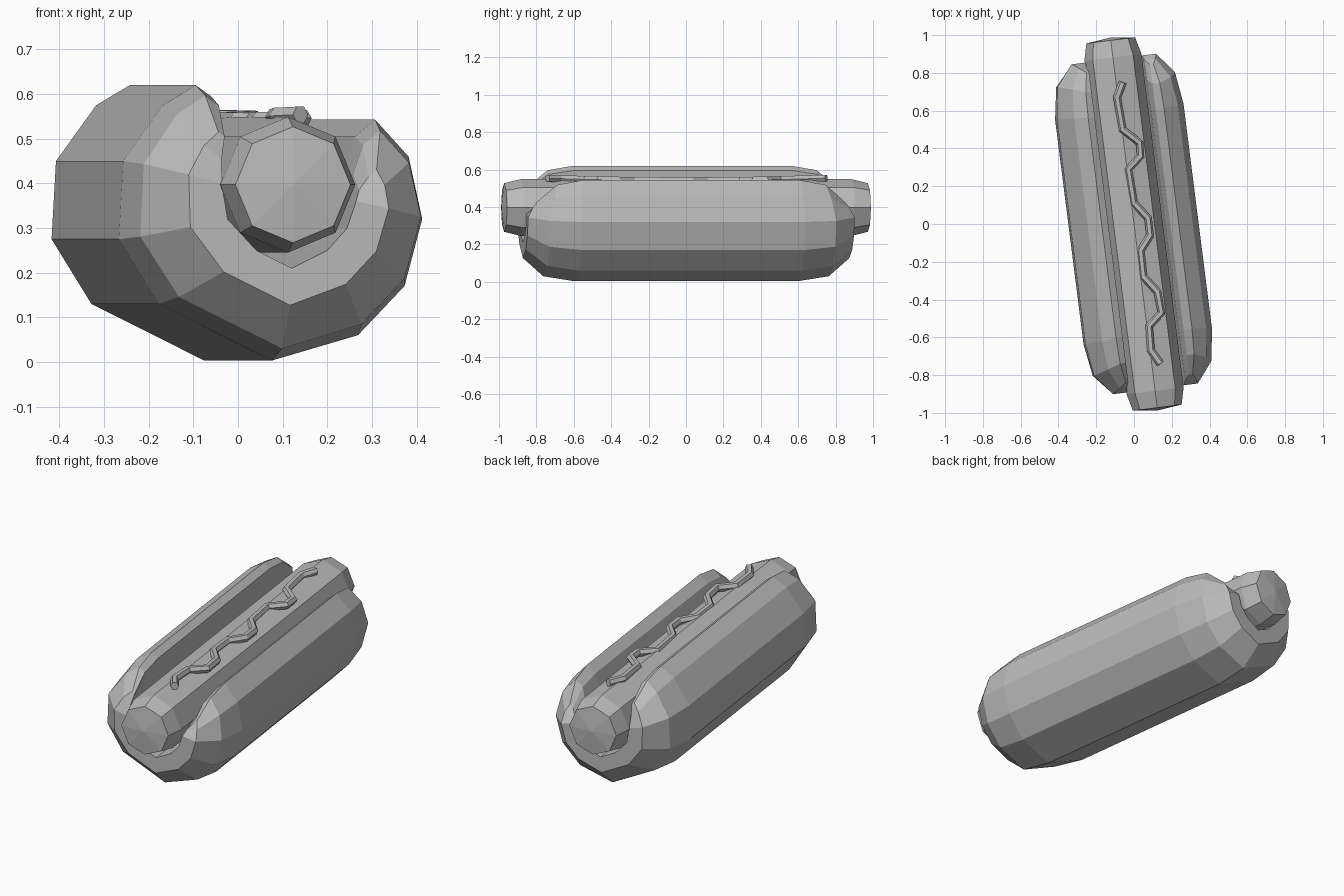
import bpy, bmesh, math
from mathutils import Vector

cube = bpy.data.objects.get("Cube")
if cube:
    bpy.data.objects.remove(cube, do_unlink=True)

YAW = 0.126  # the whole model is turned slightly about z

grey = bpy.data.materials.new("plain_grey")
grey.use_nodes = True
COLOR = (0.5, 0.5, 0.5, 1)
grey.diffuse_color = COLOR
grey.node_tree.nodes["Principled BSDF"].inputs["Base Color"].default_value = COLOR


def loft(name, rings, cap):
    """Skin closed rings of points; cap(bm, ring) closes each end."""
    bm = bmesh.new()
    loops = [[bm.verts.new(p) for p in ring] for ring in rings]
    n = len(loops[0])
    for a, b in zip(loops, loops[1:]):
        for i in range(n):
            j = (i + 1) % n
            bm.faces.new((a[i], a[j], b[j], b[i]))
    for end in (loops[0], loops[-1]):
        cap(bm, end)
    bmesh.ops.recalc_face_normals(bm, faces=bm.faces)
    mesh = bpy.data.meshes.new(name)
    bm.to_mesh(mesh)
    bm.free()
    mesh.materials.append(grey)
    obj = bpy.data.objects.new(name, mesh)
    obj.rotation_euler.z = YAW
    bpy.context.collection.objects.link(obj)
    return obj


# Bun: a thick U section, listed from the left-hand lip round to the other lip
outer = [(-.17, .62), (-.245, .575), (-.335, .45), (-.345, .275), (-.255, .13),
         (0, .003), (.195, .06), (.30, .17), (.34, .32), (.31, .46), (.235, .543)]
inner = [(-.135, .595), (-.145, .5), (-.148, .4), (-.135, .32), (-.07, .25),
         (.01, .21), (.09, .25), (.135, .3), (.155, .36), (.165, .43), (.19, .505)]
last = len(outer) - 1


def bun_ring(y, keep, drop, pull):
    """Section at y, its outside shrunk towards the inside, lips lowered and pulled in."""
    out_pts, in_pts = [], []
    for i, (o, c) in enumerate(zip(outer, inner)):
        lip = max(0, 1 - min(i, last - i) / 2)
        ox, oz = Vector(c).lerp(Vector(o), keep)
        yy = y * (1 - pull * lip)
        out_pts.append((ox, yy, oz - drop * lip))
        in_pts.append((c[0], yy, c[1] - drop * lip))
    return out_pts + in_pts[::-1]


def bun_cap(bm, ring):
    n = len(ring)
    for i in range(last):
        bm.faces.new((ring[i], ring[i + 1], ring[n - 2 - i], ring[n - 1 - i]))


half = [(.88, .4, .09, .06), (.77, .87, .02, .06), (.6, 1, 0, .02)]
stations = [(-y, *rest) for y, *rest in half] + half[::-1]
loft("bun", [bun_ring(*s) for s in stations], bun_cap)


# Sausage: eight-sided, with shallow domed ends
def circle(y, r):
    return [(r * math.sin(a), y, .397 + r * math.cos(a))
            for a in (k * math.tau / 8 for k in range(8))]


def dome_cap(bm, ring):
    y = ring[0].co.y
    tip = bm.verts.new((0, y + math.copysign(.015, y), .397))
    for i in range(8):
        bm.faces.new((ring[i], ring[(i + 1) % 8], tip))


loft("sausage", [circle(y, r) for y, r in
                 ((-.98, .13), (-.89, .152), (.89, .152), (.98, .13))], dome_cap)

# Sauce: a zigzag six-sided tube along the top
path = [(-.06, .75), (-.09, .67), (-.06, .5), (.03, .43), (.035, .36), (-.03, .29),
        (0, .11), (.075, .03), (.085, -.06), (.035, -.14), (.05, -.28), (.125, -.36),
        (.145, -.47), (.08, -.54), (.09, -.67), (.14, -.74)]
curve = bpy.data.curves.new("sauce_zigzag", "CURVE")
curve.dimensions = "3D"
curve.bevel_depth = .021
curve.bevel_resolution = 1
curve.use_fill_caps = True
spline = curve.splines.new("POLY")
spline.points.add(len(path) - 1)
for point, (x, y) in zip(spline.points, path):
    point.co = (x, y, .54 + .025 * y * y, 1)
curve.materials.append(grey)
spline.use_smooth = False
sauce = bpy.data.objects.new("sauce_zigzag", curve)
bpy.context.collection.objects.link(sauce)
